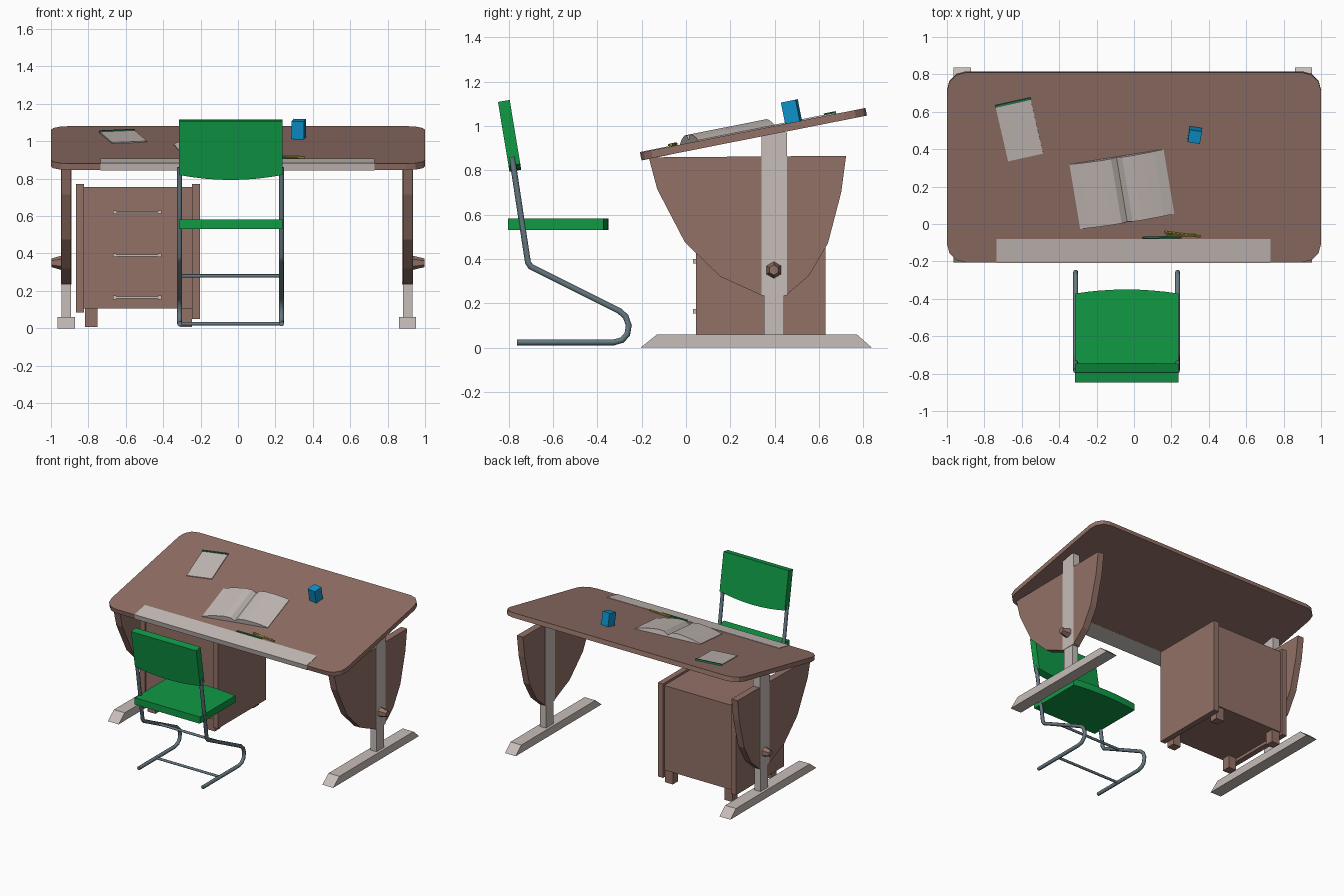
import bpy, bmesh, math
from mathutils import Vector, Matrix

if "Cube" in bpy.data.objects:
    bpy.data.objects.remove(bpy.data.objects["Cube"])


def material(name, rgb):
    m = bpy.data.materials.new(name)
    m.diffuse_color = (*rgb, 1)
    m.use_nodes = True
    m.node_tree.nodes["Principled BSDF"].inputs["Base Color"].default_value = m.diffuse_color
    return m


WOOD = material("brown wood", (0.29, 0.165, 0.135))
GREY = material("pale grey", (0.57, 0.51, 0.485))
GREEN = material("green", (0.005, 0.32, 0.06))
STEEL = material("steel", (0.13, 0.19, 0.22))
BLUE = material("blue", (0.004, 0.29, 0.60))
DKGREEN = material("dark green", (0.02, 0.19, 0.09))
YELLOW = material("yellow", (0.38, 0.33, 0.03))


def finish(name, bm, mat, matrix=None):
    if matrix:
        bm.transform(matrix)
    bmesh.ops.recalc_face_normals(bm, faces=bm.faces)
    me = bpy.data.meshes.new(name)
    bm.to_mesh(me)
    bm.free()
    me.materials.append(mat)
    ob = bpy.data.objects.new(name, me)
    bpy.context.collection.objects.link(ob)
    return ob


def prism(name, pts, vec, mat, matrix=None):
    """Closed outline of 3D points, extruded along vec."""
    bm = bmesh.new()
    face = bm.faces.new([bm.verts.new(p) for p in pts])
    ext = bmesh.ops.extrude_face_region(bm, geom=[face], use_keep_orig=True)
    verts = [g for g in ext["geom"] if isinstance(g, bmesh.types.BMVert)]
    bmesh.ops.translate(bm, verts=verts, vec=vec)
    return finish(name, bm, mat, matrix)


def box(name, x, y, z, mat, matrix=None):
    pts = [(x[0], y[0], z[0]), (x[1], y[0], z[0]), (x[1], y[1], z[0]), (x[0], y[1], z[0])]
    return prism(name, pts, (0, 0, z[1] - z[0]), mat, matrix)


def tube(name, pts, r, mat, sides=8, r2=None):
    """Round bar through the points; mitred rings at the bends."""
    pts = [Vector(p) for p in pts]
    bm = bmesh.new()
    rings = []
    ref = None
    for i, p in enumerate(pts):
        a = (p - pts[i - 1]).normalized() if i else (pts[1] - p).normalized()
        b = (pts[i + 1] - p).normalized() if i < len(pts) - 1 else a
        t = (a + b).normalized()
        if ref is None:
            ref = Vector((1, 0, 0)) if abs(t.x) < 0.5 else Vector((0, 0, 1))
        u = (ref - t * ref.dot(t)).normalized()
        v = t.cross(u)
        k = r2 if (r2 and i == len(pts) - 1) else r
        rings.append([bm.verts.new(p + k * (math.cos(w) * u + math.sin(w) * v))
                      for w in (2 * math.pi * j / sides for j in range(sides))])
    for q, s in zip(rings, rings[1:]):
        for j in range(sides):
            bm.faces.new((q[j], q[(j + 1) % sides], s[(j + 1) % sides], s[j]))
    bm.faces.new(rings[0])
    bm.faces.new(rings[-1])
    ob = finish(name, bm, mat)
    if sides >= 8:
        bpy.context.view_layer.objects.active = ob
        ob.select_set(True)
        bpy.ops.object.shade_smooth_by_angle(angle=math.radians(50))
        ob.select_set(False)
    return ob


# Sloping desk frame: local x across, y up the slope, z off the surface
SLOPE = math.atan(0.198)
DESK = Matrix.Translation((0, -0.205, 0.88)) @ Matrix.Rotation(SLOPE, 4, "X")


def on_desk(x, y, angle=0):
    """Frame resting on the desk at top-view position x, y."""
    return DESK @ Matrix.Translation((x, (y + 0.205) / math.cos(SLOPE), 0)) @ \
        Matrix.Rotation(math.radians(angle), 4, "Z")


# Tabletop with faceted round corners
L, R = 1.034, 0.1
outline = []
for cx, cy, start in ((1 - R, L - R, 0), (R - 1, L - R, 90), (R - 1, R, 180), (1 - R, R, 270)):
    for k in range(4):
        a = math.radians(start + 30 * k)
        outline.append((cx + R * math.cos(a), cy + R * math.sin(a), 0))
prism("tabletop", outline, (0, 0, -0.035), WOOD, DESK)
box("front_edge_strip", (-0.735, 0.73), (-0.003, 0.127), (-0.036, 0.003), GREY, DESK)

# Side supports: foot, post, sleeve, curved panel and knob
PANEL = [(-0.168, 0.858), (-0.13, 0.715), (-0.005, 0.475), (0.155, 0.32), (0.34, 0.236),
         (0.452, 0.236), (0.555, 0.325), (0.64, 0.47), (0.70, 0.70), (0.722, 0.865)]
FOOT = [(-0.205, 0), (0.838, 0), (0.77, 0.06), (-0.13, 0.06)]
for side, c, s in (("left", -0.918, -1), ("right", 0.907, 1)):
    prism(side + "_foot", [(c - 0.046, y, z) for y, z in FOOT], (0.092, 0, 0), GREY)
    box(side + "_post", (c - 0.026, c + 0.026), (0.351, 0.443), (0.06, 0.25), GREY)
    box(side + "_sleeve", (c - 0.029, c + 0.029), (0.34, 0.455), (0.235, 0.97), GREY)
    prism(side + "_panel", [(c - 0.026, y, z) for y, z in PANEL], (0.052, 0, 0), WOOD)
    tube(side + "_knob", [(c + s * 0.027, 0.396, 0.35), (s * 0.997, 0.396, 0.35)],
         0.038, WOOD, 6, 0.023)

# Drawer cabinet
box("cabinet_body", (-0.83, -0.24), (0.055, 0.615), (0.105, 0.755), WOOD)
box("cabinet_left_panel", (-0.866, -0.823), (0.045, 0.63), (0.083, 0.772), WOOD)
box("cabinet_right_panel", (-0.246, -0.203), (0.045, 0.63), (0.05, 0.772), WOOD)
for i, x in enumerate((-0.818, -0.312)):
    for j, y in enumerate((0.07, 0.54)):
        box(f"cabinet_foot_{i}{j}", (x, x + 0.066), (y, y + 0.066), (0.008, 0.11), WOOD)
for i, z in enumerate((0.62, 0.39, 0.165)):
    box(f"handle_bar_{i}", (-0.668, -0.41), (0.032, 0.04), (z - 0.005, z + 0.005), GREY)
    for x in (-0.668, -0.428):
        box(f"handle_end_{i}", (x, x + 0.018), (0.032, 0.057), (z - 0.01, z + 0.01), GREY)

# Chair cushions: slab with one bowed edge
X0, X1 = -0.316, 0.238


def bowed(length, bow, n=8):
    """Outline with a straight edge at 0 and a bowed edge at length."""
    pts = [(X1, 0), (X0, 0)]
    for k in range(n + 1):
        t = k / n
        pts.append((X0 + (X1 - X0) * t, length - bow + bow * 4 * t * (1 - t)))
    return pts


prism("seat", [(x, -0.803 + d, 0.53) for x, d in bowed(0.453, 0.022)], (0, 0, 0.052), GREEN)
down = Vector((0, 0.052, -0.315))
thick = Vector((0, 0.053, 0.009))
prism("backrest", [Vector((x, -0.848, 1.108)) + down * d for x, d in bowed(1.0, 0.085)],
      thick, GREEN)

# Chair frame: one bent tube each side, joined by crossbars
PATH = [(-0.785, 0.86), (-0.713, 0.385), (-0.70, 0.365), (-0.30, 0.165), (-0.272, 0.14),
        (-0.258, 0.10), (-0.265, 0.06), (-0.288, 0.034), (-0.325, 0.024), (-0.762, 0.024)]
for side, x in (("left", -0.312), ("right", 0.233)):
    tube(side + "_chair_tube", [(x, y, z) for y, z in PATH], 0.0135, STEEL)
for name, y, z in (("upper", -0.53, 0.28), ("lower", -0.55, 0.024)):
    tube(name + "_crossbar", [(-0.312, y, z), (0.233, y, z)], 0.0095, STEEL)

# Open book: two arched pages meeting at the spine
half = [(-0.255, 0.004), (-0.20, 0.019), (-0.14, 0.03), (-0.08, 0.037), (-0.03, 0.034), (0, 0.012)]
profile = half + [(-x, z) for x, z in half[-2::-1]]
profile = [(0.255, 0)] + [(-0.255, 0)] + profile
prism("open_book", [(x, -0.178, z) for x, z in profile], (0, 0.356, 0), GREY,
      on_desk(-0.065, 0.187, 9.3))

# Notebook with green binding
note = on_desk(-0.613, 0.502, 12.8)
box("notebook", (-0.096, 0.096), (-0.152, 0.152), (0, 0.006), GREY, note)
box("notebook_binding", (-0.098, 0.098), (0.149, 0.161), (0, 0.012), DKGREEN, note)

# Pencil pot
box("pencil_pot", (-0.033, 0.033), (-0.034, 0.034), (0, 0.098), BLUE, on_desk(0.325, 0.485, -9))

# Pencils
for name, p, q, mat in (("yellow_pencil", (0.163, -0.042), (0.356, -0.066), YELLOW),
                        ("yellow_pencil_2", (0.175, -0.06), (0.33, -0.058), YELLOW),
                        ("green_pencil", (0.045, -0.073), (0.254, -0.071), DKGREEN)):
    ends = [on_desk(*e) @ Vector((0, 0, 0.007)) for e in (p, q)]
    tube(name, ends, 0.007, mat, 6)
